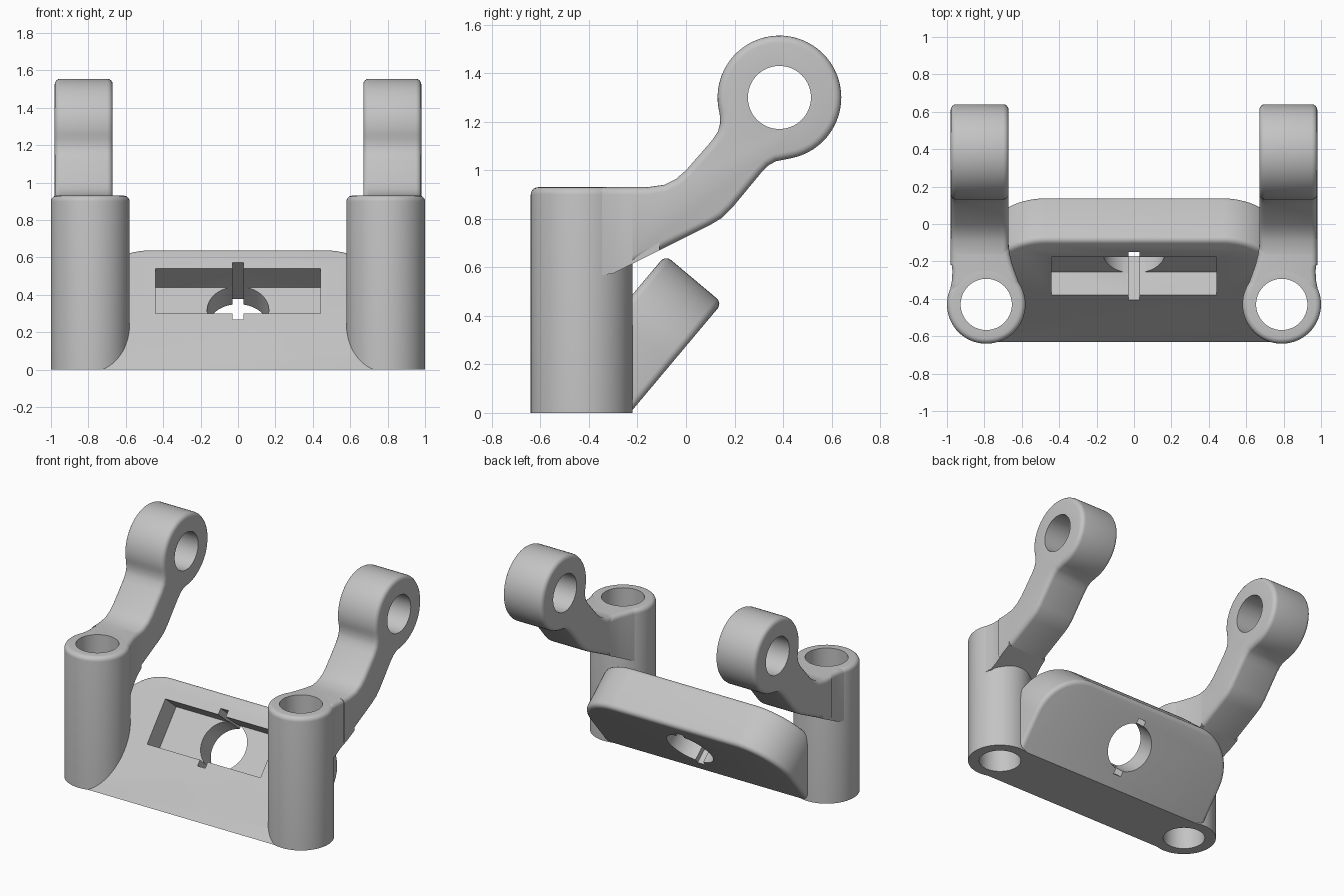
import bpy
import bmesh
from math import sin, cos, pi, radians
from mathutils import Matrix, Vector

if "Cube" in bpy.data.objects:
    bpy.data.objects.remove(bpy.data.objects["Cube"])

grey = bpy.data.materials.new("light grey")
grey.use_nodes = True
COLOUR = (0.55, 0.55, 0.55, 1)
grey.diffuse_color = COLOUR
grey.node_tree.nodes["Principled BSDF"].inputs["Base Color"].default_value = COLOUR

TOWER_X, TOWER_Y, TOWER_H = 0.79, -0.43, 0.93
TOWER_R, BORE_R, ROUND = 0.21, 0.137, 0.03
ARM_IN, ARM_OUT = 0.67, 0.98
EYE_Y, EYE_Z, EYE_R, PIN_R = 0.385, 1.30, 0.255, 0.13
TILT, THICK, TOP_V = radians(50), 0.306, 0.848
# Plate frame: x across, y up the slope, z out of the front face
PLATE = Matrix.Translation((0, -0.63, 0)) @ Matrix.Rotation(TILT, 4, "X")


def finish(name, bm):
    bmesh.ops.recalc_face_normals(bm, faces=bm.faces)
    mesh = bpy.data.meshes.new(name)
    bm.to_mesh(mesh)
    bm.free()
    mesh.materials.append(grey)
    ob = bpy.data.objects.new(name, mesh)
    bpy.context.collection.objects.link(ob)
    return ob


def arc(cx, cy, r, a0, a1, n):
    angles = [radians(a0 + (a1 - a0) * i / n) for i in range(n + 1)]
    return [(cx + r * cos(a), cy + r * sin(a)) for a in angles]


def prism(low, high):
    """Closed solid between two matching outlines."""
    bm = bmesh.new()
    a = [bm.verts.new(p) for p in low]
    b = [bm.verts.new(p) for p in high]
    bm.faces.new(a)
    bm.faces.new(b)
    for i in range(len(a)):
        j = (i + 1) % len(a)
        bm.faces.new((a[i], a[j], b[j], b[i]))
    bmesh.ops.recalc_face_normals(bm, faces=bm.faces)
    bm.normal_update()
    return bm


def round_edges(bm, edges):
    bmesh.ops.bevel(bm, geom=edges, offset=ROUND, segments=4, profile=0.5,
                    affect="EDGES", clamp_overlap=False)


def sharp(bm):
    return [e for e in bm.edges if e.calc_face_angle(0) > radians(40)]


def box_cutter(size, matrix):
    bm = bmesh.new()
    bmesh.ops.create_cube(bm, size=1, matrix=matrix @ Matrix.Diagonal((*size, 1)))
    return finish("cutter", bm)


def round_cutter(radius, depth, matrix):
    bm = bmesh.new()
    bmesh.ops.create_cone(bm, cap_ends=True, segments=64, radius1=radius,
                          radius2=radius, depth=depth, matrix=matrix)
    return finish("cutter", bm)


def cut(ob, cutter):
    cutter.hide_render = True
    mod = ob.modifiers.new("cut", "BOOLEAN")
    mod.operation, mod.solver, mod.object = "DIFFERENCE", "EXACT", cutter
    bpy.context.view_layer.objects.active = ob
    bpy.ops.object.modifier_apply(modifier=mod.name)
    bpy.data.objects.remove(cutter)


def bore(side):
    return round_cutter(BORE_R, 3, Matrix.Translation((side * TOWER_X, TOWER_Y, 0)))


def make_tower(name, side):
    # Tube with a rounded outer top edge, turned about its axis
    profile = [(BORE_R, 0), (TOWER_R, 0)]
    profile += arc(TOWER_R - ROUND, TOWER_H - ROUND, ROUND, 0, 90, 5)
    profile += [(BORE_R, TOWER_H)]
    bm = bmesh.new()
    n = 64
    rings = []
    for i in range(n):
        a = 2 * pi * i / n
        rings.append([bm.verts.new((side * TOWER_X + r * cos(a), TOWER_Y + r * sin(a), z))
                      for r, z in profile])
    for i in range(n):
        p, q = rings[i], rings[(i + 1) % n]
        for k in range(len(profile)):
            m = (k + 1) % len(profile)
            bm.faces.new((p[k], p[m], q[m], q[k]))
    return finish(name, bm)


def make_neck(name, side):
    # Flared web easing the tower into the arm, with a sloping underside
    outline = [(0.60, -0.36), (0.617, -0.31), (0.635, -0.26), (0.652, -0.21),
               (0.664, -0.16), (0.67, -0.11), (0.98, -0.11), (0.978, -0.19),
               (0.971, -0.25), (0.973, -0.30), (0.985, -0.36)]
    low = [(side * x, y, 0.575 + 0.5 * max(y + 0.3, -0.02)) for x, y in outline]
    high = [(side * x, y, TOWER_H) for x, y in outline]
    bm = prism(low, high)
    round_edges(bm, [e for e in sharp(bm)
                     if all(v.co.z > TOWER_H - 0.001 for v in e.verts)
                     and any(v.co.y < -0.12 for v in e.verts)])
    ob = finish(name, bm)
    cut(ob, bore(side))
    return ob


def make_arm(name, side):
    # Cranked side profile ending in a round eye
    profile = [(-0.22, 0.615), (0.10, 0.775), (0.15, 0.805), (0.19, 0.845),
               (0.31, 0.99), (0.34, 1.02), (0.37, 1.037)]
    profile += arc(EYE_Y, EYE_Z, EYE_R, -80, 195, 48)
    profile += [(0.141, 1.195), (0.132, 1.16), (0.105, 1.12), (0, 1.0),
                (-0.04, 0.965), (-0.09, 0.94), (-0.16, TOWER_H), (-0.22, TOWER_H)]
    bm = prism([(side * ARM_IN, y, z) for y, z in profile],
               [(side * ARM_OUT, y, z) for y, z in profile])
    round_edges(bm, [e for e in sharp(bm)
                     if abs(e.verts[0].co.x - e.verts[1].co.x) < 0.01
                     and any(v.co.y > -0.2 for v in e.verts)])
    ob = finish(name, bm)
    cut(ob, round_cutter(PIN_R, 3, Matrix.Translation((0, EYE_Y, EYE_Z))
                         @ Matrix.Rotation(pi / 2, 4, "Y")))
    return ob


def make_plate():
    # Leaning plate with rounded upper corners and a flat foot
    r = 0.32
    half = arc(TOWER_X - r, TOP_V - r, r, 0, 90, 16)
    outline = [(TOWER_X, 0)] + half + [(-x, v) for x, v in reversed(half)] + [(-TOWER_X, 0)]
    foot = THICK * sin(TILT) ** -1 * cos(TILT)
    front = [PLATE @ Vector((x, v, 0)) for x, v in outline]
    back = [PLATE @ Vector((x, v if v else foot, -THICK)) for x, v in outline]
    bm = prism(front, back)
    inv = PLATE.inverted()
    rim = []
    for e in bm.edges:
        a, b = (inv @ v.co for v in e.verts)
        on_foot = all(v.co.z < 0.001 for v in e.verts)
        if abs(a.z - b.z) < 0.01 and not on_foot:
            rim.append(e)
    round_edges(bm, rim)
    ob = finish("leaning_plate", bm)

    # Pocket, round through hole, keyway and tower bores
    centre = 0.548
    depth = 0.158
    at = lambda z: PLATE @ Matrix.Translation((0, centre, z))
    cut(ob, box_cutter((0.88, 0.314, 2 * depth), at(0)))
    cut(ob, round_cutter(0.165, 0.4, at(0.01 - depth - 0.2)))
    cut(ob, box_cutter((0.06, 0.40, 1), at(0)))
    for side in (-1, 1):
        cut(ob, bore(side))
    return ob


parts = [make_plate()]
for label, side in (("left", 1), ("right", -1)):
    parts += [make_tower(label + "_tower", side),
              make_neck(label + "_neck", side),
              make_arm(label + "_arm", side)]

bpy.ops.object.select_all(action="DESELECT")
for ob in parts:
    ob.select_set(True)
bpy.context.view_layer.objects.active = parts[0]
bpy.ops.object.shade_smooth_by_angle(angle=radians(35))
